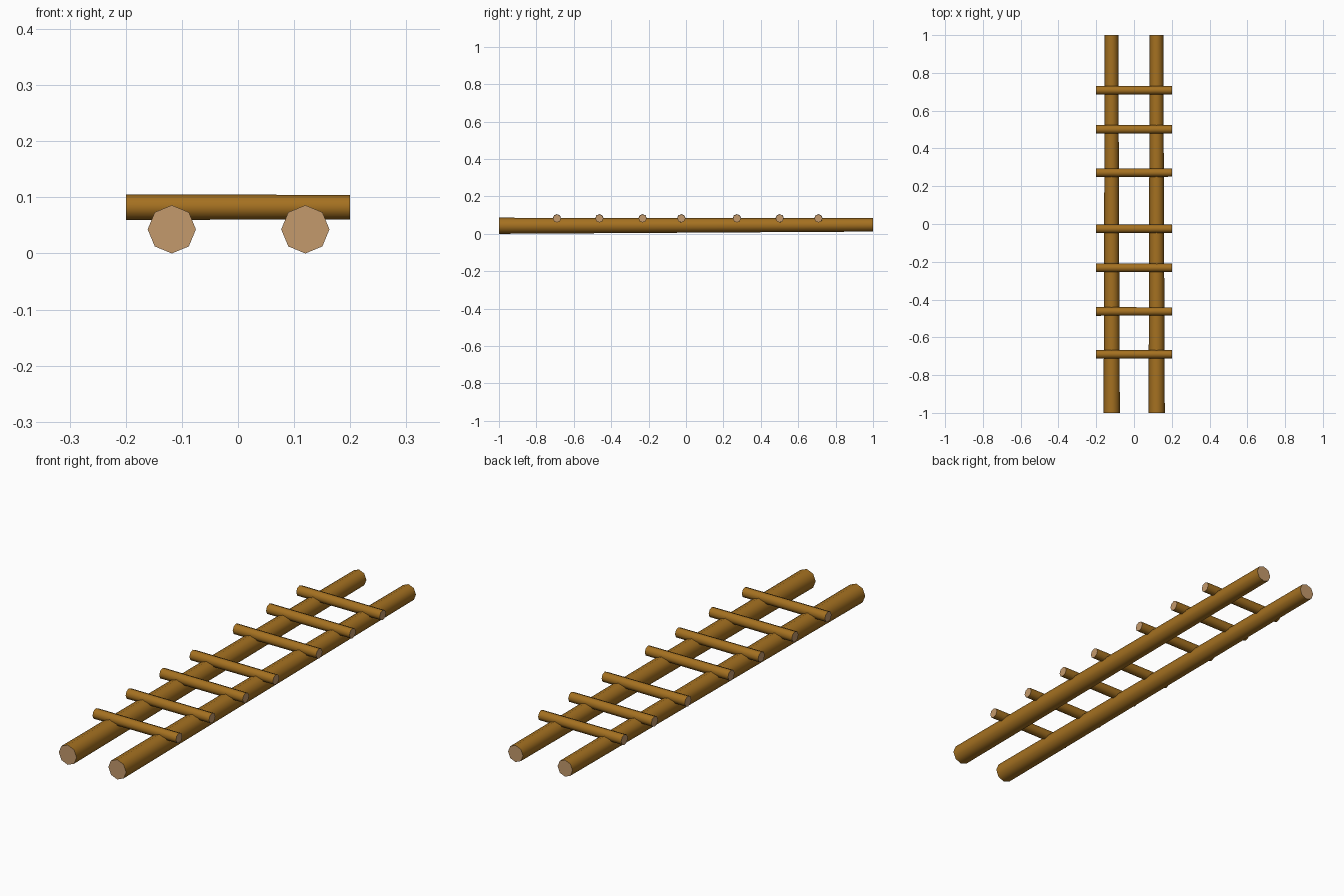
import bpy, bmesh, math
from mathutils import Vector

if "Cube" in bpy.data.objects:
    bpy.data.objects.remove(bpy.data.objects["Cube"])


def material(name, rgb):
    m = bpy.data.materials.new(name)
    m.diffuse_color = (*rgb, 1)
    m.use_nodes = True
    m.node_tree.nodes["Principled BSDF"].inputs["Base Color"].default_value = m.diffuse_color
    return m


bark = material("brown_wood", (0.376, 0.165, 0.015))
cut = material("pale_cut_wood", (0.55, 0.32, 0.15))


def log(name, start, end, r_start, r_end, sides=8):
    """Tapered pole with smooth sides and pale sawn ends."""
    bm = bmesh.new()
    axis = Vector(end) - Vector(start)
    side = axis.cross(Vector((0, 0, 1))).normalized()
    up = side.cross(axis).normalized()
    rings = []
    for centre, r in ((start, r_start), (end, r_end)):
        ring = []
        for i in range(sides):
            a = math.tau * i / sides
            ring.append(bm.verts.new(Vector(centre) + r * (side * math.cos(a) + up * math.sin(a))))
        rings.append(ring)
    a, b = rings
    for i in range(sides):
        j = (i + 1) % sides
        bm.faces.new((a[i], a[j], b[j], b[i])).smooth = True
    for ring in rings:
        bm.faces.new(ring).material_index = 1
    bmesh.ops.recalc_face_normals(bm, faces=bm.faces)
    for e in bm.edges:
        if any(f.material_index == 1 for f in e.link_faces):
            e.smooth = False
    me = bpy.data.meshes.new(name)
    bm.to_mesh(me)
    bm.free()
    me.materials.append(bark)
    me.materials.append(cut)
    ob = bpy.data.objects.new(name, me)
    bpy.context.collection.objects.link(ob)
    return ob


# Long side rails, thicker at the front
for name, x_front, x_back in (("left_rail", -0.118, -0.119), ("right_rail", 0.12, 0.119)):
    log(name, (x_front, -1, 0.043), (x_back, 1, 0.048), 0.043, 0.036)

# Rungs laid over the rails, unevenly spaced
for i, y in enumerate((-0.69, -0.463, -0.232, -0.025, 0.272, 0.501, 0.708)):
    log(f"rung_{i + 1}", (-0.2, y, 0.0825), (0.2, y, 0.0825), 0.0228, 0.0218)
